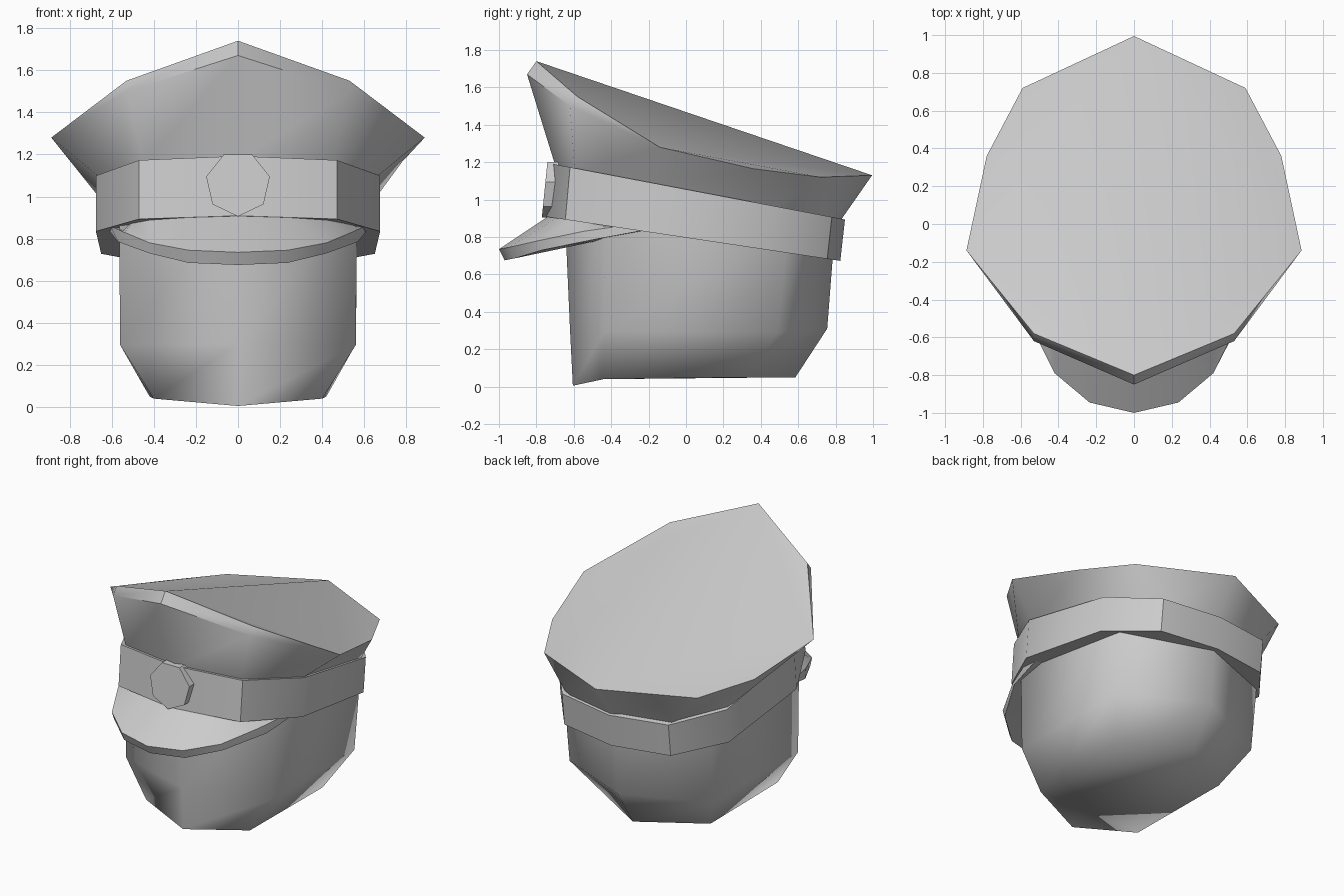
import bpy, bmesh, math
from mathutils import Vector

old = bpy.data.objects.get("Cube")
if old:
    bpy.data.objects.remove(old, do_unlink=True)

grey = bpy.data.materials.new("plain_grey")
grey.use_nodes = True
grey.diffuse_color = (0.6, 0.6, 0.6, 1)
grey.node_tree.nodes["Principled BSDF"].inputs["Base Color"].default_value = (0.6, 0.6, 0.6, 1)


def mirrored(half):
    """Complete a ring from its +x half, listed from front centre to back centre."""
    return half + [(-x, y, z) for x, y, z in reversed(half[1:-1])]


def build(name, rings, caps=(), closed=True, smooth=40):
    """Loft matching rings; caps list (ring number, point numbers) faces."""
    bm = bmesh.new()
    rows = [[bm.verts.new(p) for p in ring] for ring in rings]
    n = len(rows[0])
    for a, b in zip(rows, rows[1:]):
        for i in range(n if closed else n - 1):
            j = (i + 1) % n
            bm.faces.new((a[i], a[j], b[j], b[i]))
    for r, ids in caps:
        bm.faces.new([rows[r][i % n] for i in ids])
    bmesh.ops.remove_doubles(bm, verts=bm.verts, dist=0.0005)
    bmesh.ops.recalc_face_normals(bm, faces=bm.faces)
    mesh = bpy.data.meshes.new(name)
    bm.to_mesh(mesh)
    bm.free()
    mesh.materials.append(grey)
    ob = bpy.data.objects.new(name, mesh)
    bpy.context.scene.collection.objects.link(ob)
    bpy.ops.object.select_all(action='DESELECT')
    ob.select_set(True)
    bpy.context.view_layer.objects.active = ob
    bpy.ops.object.shade_smooth_by_angle(angle=math.radians(smooth))
    return ob


# Head: six-sided block tapering to a chin
head_low = [(0, -.605, .005), (.4, -.44, .04), (.42, .33, .05), (0, .585, .05)]
head_mid = [(0, -.62, .3), (.56, -.435, .295), (.555, .49, .29), (0, .755, .31)]
head_top = [(0, -.65, .98), (.565, -.44, .98), (.565, .54, .8), (0, .79, .76)]
build("head", [mirrored(h) for h in (head_low, head_mid, head_top)],
      [(0, range(6)), (2, range(6))], smooth=75)

# Cap band: tilted ten-sided ring
plan = [(0, -.725), (.47, -.62), (.675, -.23), (.65, .48), (.41, .78), (0, .85)]
band_low = [(x, y - .025, .8 - .15 * y) for x, y in plan]
band_top = [(x, y, 1.055 - .19 * y) for x, y in plan]
build("cap_band", [mirrored(band_low), mirrored(band_top)],
      [(0, range(10)), (1, range(10))])

# Crown: flares from the band to a rim with a raised front peak and ridged top
rim = [(0, -.8, 1.74), (.53, -.58, 1.55), (.887, -.14, 1.28),
       (.78, .36, 1.165), (.59, .72, 1.12), (0, .995, 1.13)]
lip = [(0, -.85, 1.67), (.53, -.62, 1.5)] + rim[2:]
base = [(x * .95, y * .96, z - .02) for x, y, z in band_top]
top_faces = [(0, 1, 2), (0, 2, 5), (2, 3, 4, 5), (0, 9, 8), (0, 8, 5), (8, 7, 6, 5)]
build("cap_crown", [mirrored(r) for r in (base, lip, rim)],
      [(2, f) for f in top_faces], smooth=45)

# Visor: curved shelf with a thick outer edge
inner = [(0, -.73, .915), (.235, -.68, .91), (.42, -.6, .895), (.5, -.5, .88), (.55, -.3, .85)]
upper = [(0, -1, .735), (.235, -.945, .745), (.42, -.79, .78), (.54, -.55, .83), (.605, -.34, .86)]
lower = [(0, -.97, .675), (.235, -.92, .685), (.42, -.77, .73), (.57, -.5, .785), (.61, -.23, .835)]
under = [(x * .9, y * .82, .675 + (y * .82 + .97) * .21) for x, y, z in inner]


def span(half):
    return [(-x, y, z) for x, y, z in reversed(half[1:])] + half


build("visor", [span(r) for r in (inner, upper, lower, under, inner)], closed=False, smooth=35)

# Badge: seven-sided plate leaning with the band
def heptagon(radius, depth):
    pts = []
    for k in range(7):
        a = math.tau * k / 7 - math.pi / 2
        z = 1.06 + radius * math.sin(a)
        pts.append((radius * math.cos(a), depth - .1 * (1.06 - z), z))
    return pts


build("badge", [heptagon(.155, -.69), heptagon(.155, -.755)],
      [(0, range(7)), (1, range(7))], smooth=20)
